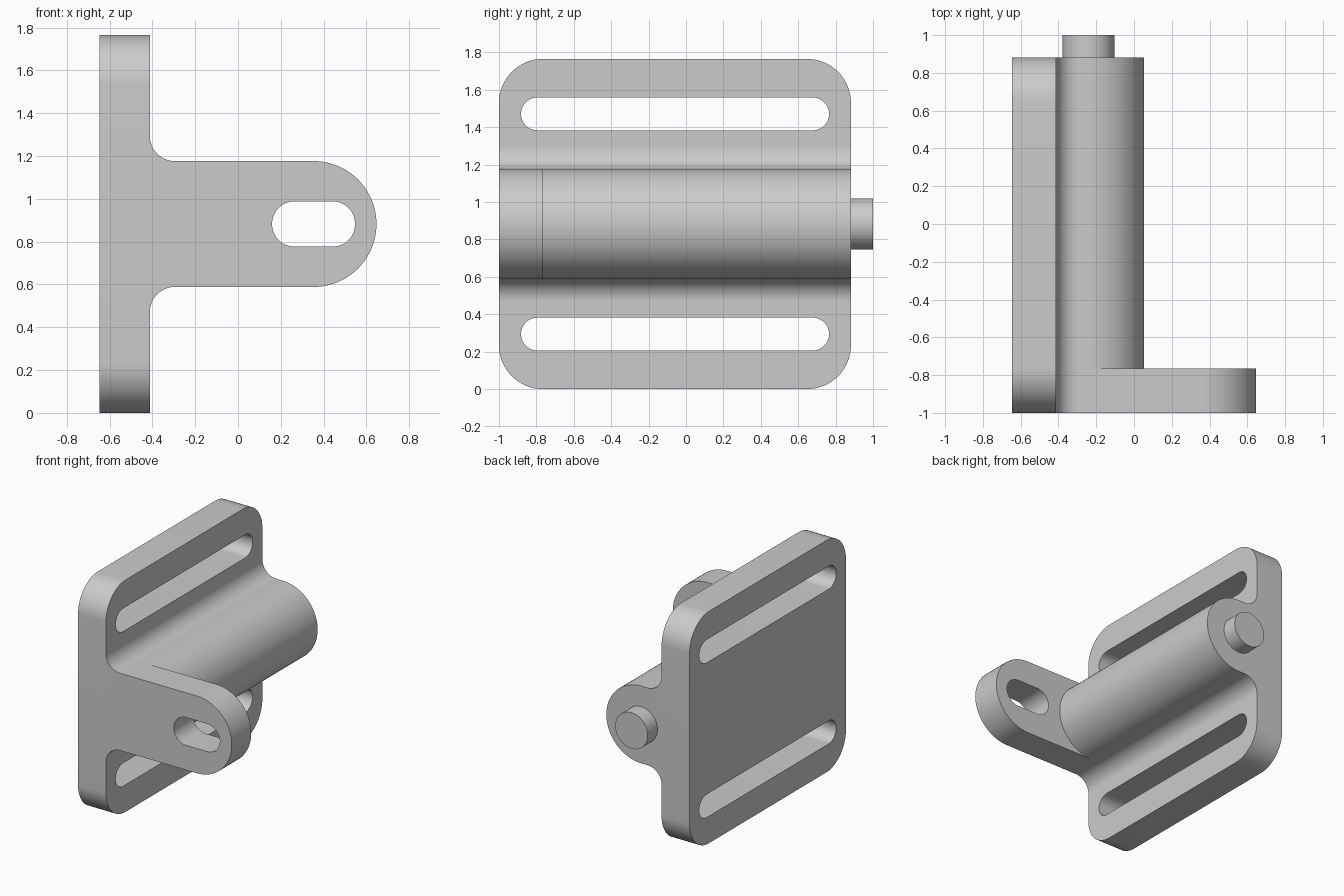
import bpy
import bmesh
from math import cos, sin, radians

cube = bpy.data.objects.get("Cube")
if cube:
    bpy.data.objects.remove(cube, do_unlink=True)

grey = bpy.data.materials.new("plain grey")
grey.use_nodes = True
grey.diffuse_color = (0.6, 0.6, 0.6, 1)
grey.node_tree.nodes["Principled BSDF"].inputs["Base Color"].default_value = (0.6, 0.6, 0.6, 1)


def arc(cu, cz, r, start, end, steps=32):
    """Points on an arc, angles in degrees."""
    angles = [radians(start + (end - start) * i / steps) for i in range(steps + 1)]
    return [(cu + r * cos(a), cz + r * sin(a)) for a in angles]


def rounded(u0, u1, z0, z1, r):
    """Rectangle with rounded corners; becomes a slot when r is half its height."""
    corners = [(u1 - r, z0 + r, -90), (u1 - r, z1 - r, 0),
               (u0 + r, z1 - r, 90), (u0 + r, z0 + r, 180)]
    return [p for u, z, a in corners for p in arc(u, z, r, a, a + 90, 16)]


def extrude(name, axis, d0, d1, loops):
    """Fill an outline with optional holes and extrude it along x or y."""
    bm = bmesh.new()

    def place(u, z):
        return (d0, u, z) if axis == "x" else (u, d0, z)

    for loop in loops:
        pts = [p for i, p in enumerate(loop)
               if abs(p[0] - loop[i - 1][0]) + abs(p[1] - loop[i - 1][1]) > 1e-5]
        verts = [bm.verts.new(place(*p)) for p in pts]
        for i, v in enumerate(verts):
            bm.edges.new((verts[i - 1], v))
    bmesh.ops.triangle_fill(bm, use_beauty=True, edges=bm.edges[:])
    result = bmesh.ops.extrude_face_region(bm, geom=bm.faces[:], use_keep_orig=True)
    moved = [g for g in result["geom"] if isinstance(g, bmesh.types.BMVert)]
    depth = d1 - d0
    bmesh.ops.translate(bm, verts=moved, vec=(depth, 0, 0) if axis == "x" else (0, depth, 0))
    bmesh.ops.recalc_face_normals(bm, faces=bm.faces[:])
    mesh = bpy.data.meshes.new(name)
    bm.to_mesh(mesh)
    bm.free()
    mesh.materials.append(grey)
    obj = bpy.data.objects.new(name, mesh)
    bpy.context.collection.objects.link(obj)
    bpy.ops.object.select_all(action="DESELECT")
    obj.select_set(True)
    bpy.context.view_layer.objects.active = obj
    bpy.ops.object.shade_smooth_by_angle(angle=radians(30))
    return obj


HEIGHT, MID = 1.765, 0.8825
PLATE_FACE = -0.412
FRONT, ARM_BACK, BACK = -1.0, -0.765, 0.882
RADIUS, FILLET = 0.294, 0.118
BARREL_X = -0.241


def filleted_boss(nose_x):
    """Round-nosed outline that flares into the plate with fillets."""
    u = PLATE_FACE + FILLET
    drop = RADIUS + FILLET
    return (arc(u, MID - drop, FILLET, 180, 90)
            + arc(nose_x, MID, RADIUS, -90, 90, 64)
            + arc(u, MID + drop, FILLET, 270, 180))


# Mounting plate with two long slots
slots = [rounded(-0.882, 0.765, z - 0.088, z + 0.088, 0.088) for z in (0.294, HEIGHT - 0.294)]
extrude("mounting_plate", "x", -0.647, PLATE_FACE,
        [rounded(FRONT, BACK, 0, HEIGHT, 0.235)] + slots)

# Slotted arm at the front
extrude("slotted_arm", "y", FRONT, ARM_BACK,
        [filleted_boss(0.353), rounded(0.159, 0.547, MID - 0.106, MID + 0.106, 0.106)])

# Barrel running to the back
extrude("barrel", "y", ARM_BACK, BACK, [filleted_boss(BARREL_X)])

# Short pin on the back end of the barrel
extrude("end_pin", "y", BACK - 0.03, 1.0, [arc(BARREL_X, MID, 0.137, 0, 360, 64)])
